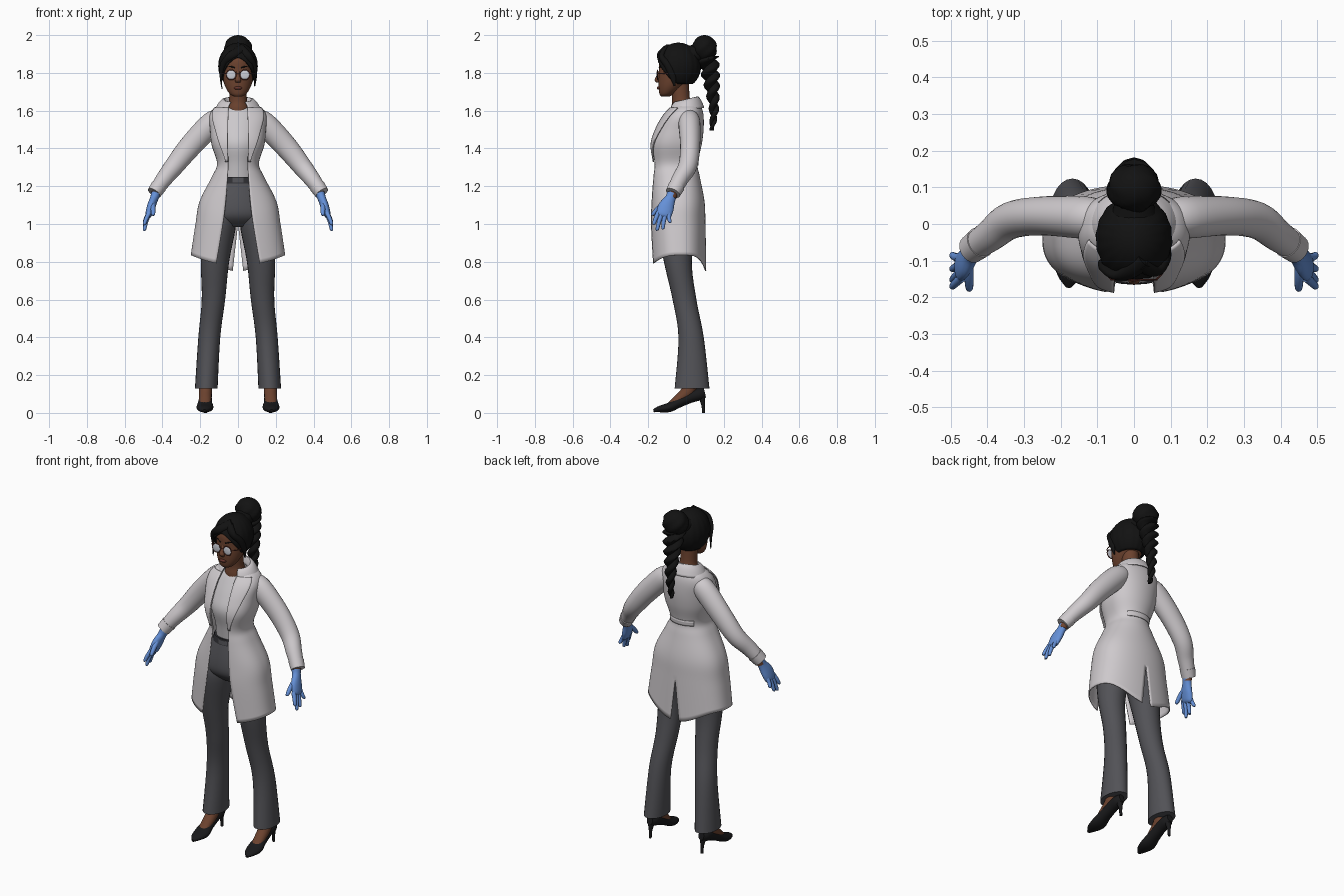
import bpy, bmesh
from math import sin, cos, pi, asin, radians
from mathutils import Vector

if "Cube" in bpy.data.objects:
    bpy.data.objects.remove(bpy.data.objects["Cube"])


def material(name, *rgb):
    m = bpy.data.materials.new(name)
    m.use_nodes = True
    m.diffuse_color = (*rgb, 1)
    shader = next(n for n in m.node_tree.nodes if n.type == 'BSDF_PRINCIPLED')
    shader.inputs["Base Color"].default_value = (*rgb, 1)
    shader.inputs["Roughness"].default_value = 0.7
    return m


coat_white = material("coat white", .62, .59, .61)
shirt_white = material("shirt white", .6, .58, .6)
trouser_grey = material("trouser grey", .085, .085, .095)
belt_grey = material("belt charcoal", .03, .03, .035)
skin = material("brown skin", .15, .055, .028)
hair_black = material("hair black", .006, .006, .006)
shoe_black = material("shoe black", .01, .01, .011)
glove_blue = material("glove blue", .13, .28, .68)
lens_pale = material("pale lens", .6, .62, .68)
red_brown = material("red brown", .13, .035, .025)

parts = []


def grid(name, mat, point, nu, nv, wrap=True, caps=False, mirror=False, thick=0):
    """Mesh surface from point(u, v) with u and v running from 0 to 1."""
    bm = bmesh.new()
    cols = nu if wrap else nu + 1
    rows = [[bm.verts.new(point(i / nu, j / nv)) for i in range(cols)] for j in range(nv + 1)]
    for lower, upper in zip(rows, rows[1:]):
        for i in range(nu):
            k = (i + 1) % cols
            bm.faces.new((lower[i], lower[k], upper[k], upper[i]))
    if caps:
        bm.faces.new(rows[0])
        bm.faces.new(rows[-1])
    bmesh.ops.remove_doubles(bm, verts=bm.verts[:], dist=1e-5)
    bmesh.ops.recalc_face_normals(bm, faces=bm.faces[:])
    mesh = bpy.data.meshes.new(name)
    bm.to_mesh(mesh)
    bm.free()
    mesh.materials.append(mat)
    ob = bpy.data.objects.new(name, mesh)
    bpy.context.collection.objects.link(ob)
    if mirror:
        ob.modifiers.new("Mirror", 'MIRROR')
    if thick:
        solid = ob.modifiers.new("Solidify", 'SOLIDIFY')
        solid.thickness, solid.offset = thick, 0
    parts.append(ob)
    return ob


def smooth(keys, t):
    """Smooth curve through the keys, t counted in keys."""
    last = len(keys) - 1
    i = min(int(t), last - 1)
    f = t - i
    quad = zip(keys[max(i - 1, 0)], keys[i], keys[i + 1], keys[min(i + 2, last)])
    return [b + f * ((c - a) / 2 + f * (a - 2.5 * b + 2 * c - d / 2 + f * (1.5 * (b - c) + (d - a) / 2)))
            for a, b, c, d in quad]


def tube(name, mat, keys, sides=24, steps=5, flat=False, mirror=False):
    """Sweep an ellipse along keys of x, y, z, width radius, depth radius."""
    last = len(keys) - 1

    def point(u, v):
        x, y, z, ra, rb = smooth(keys, v * last)
        if flat:
            a, b = Vector((1, 0, 0)), Vector((0, 1, 0))
        else:
            ahead = Vector(smooth(keys, min(v * last + .05, last))[:3])
            behind = Vector(smooth(keys, max(v * last - .05, 0))[:3])
            t = (ahead - behind).normalized()
            a = Vector((1, 0, 0)) if abs(t.x) < .95 else Vector((0, 1, 0))
            a = (a - t * a.dot(t)).normalized()
            b = t.cross(a)
        w = 2 * pi * u
        return Vector((x, y, z)) + a * ra * cos(w) + b * rb * sin(w)

    return grid(name, mat, point, sides, last * steps, caps=True, mirror=mirror)


def blob(name, mat, centre, radii, mirror=False, ripple=0):
    def point(u, v):
        w, p = 2 * pi * u, pi * v
        k = 1 + ripple * sin(5 * w + 6 * p) * sin(p) ** 2
        d = (sin(p) * cos(w) * k, sin(p) * sin(w) * k, cos(p))
        return [c + r * e for c, r, e in zip(centre, radii, d)]
    return grid(name, mat, point, 32, 16, mirror=mirror)


# Coat: rows of height, front depth, back depth, half width, half opening
COAT = [(1.64, -.05, .06, .06, .045), (1.615, -.08, .08, .12, .05), (1.57, -.12, .09, .148, .053),
        (1.5, -.16, .09, .145, .055), (1.42, -.185, .08, .137, .055), (1.32, -.175, .058, .108, .052),
        (1.25, -.178, .07, .135, .055), (1.12, -.185, .095, .2, .065), (1, -.19, .1, .222, .08),
        (.8, -.185, .105, .247, .115)]


def coat_point(t, angle, out=0):
    z, front, back, rx, _ = smooth(COAT, t)
    c, s = cos(angle), sin(angle)
    mid, ry = (front + back) / 2, (back - front) / 2 + out
    hem = .035 - .055 * max(c, 0) ** 2 - .085 * max(-c, 0) ** 4
    z += hem * max(0, (1 - z) / .2)
    return ((rx + out) * s, mid - ry * (abs(c) ** .8) * (1 if c > 0 else -1), z)


def edge_angle(t):
    row = smooth(COAT, t)
    return asin(row[4] / row[3])


def coat_body(u, v):
    t = v * (len(COAT) - 1)
    row = smooth(COAT, t)
    slit = asin(.035 * max(0, (1 - row[0]) / .25) / row[3])
    start = edge_angle(t)
    return coat_point(t, start + (pi - slit - start) * u)


def lapel(u, v):
    t = 1 + 3.9 * v
    width = .12 + 2.4 * max(0, smooth(COAT, t)[0] - 1.34)
    return coat_point(t, edge_angle(t) - .03 + width * u, .008 + .006 * u)


def collar(u, v):
    angle = radians(28 + 152 * u)
    r, z = smooth([(.062, 1.63), (.075, 1.672), (.1, 1.655), (.122, 1.615)], v * 3)
    return (r * sin(angle), -.003 - r * .8 * cos(angle), z - .015 * (1 + cos(angle)))


grid("coat_body", coat_white, coat_body, 36, 54, wrap=False, mirror=True, thick=.006)
grid("coat_lapels", coat_white, lapel, 8, 24, wrap=False, mirror=True, thick=.006)
grid("coat_collar", coat_white, collar, 24, 9, wrap=False, mirror=True, thick=.006)
grid("coat_back_belt", coat_white, lambda u, v: coat_point(4.8 + .35 * v, pi - .75 * u, .005),
     12, 3, wrap=False, mirror=True, thick=.005)
tube("coat_sleeves", coat_white,
     [(.09, .015, 1.56, .05, .05), (.14, .018, 1.53, .063, .058), (.25, .022, 1.415, .06, .053),
      (.335, .01, 1.31, .052, .05), (.39, -.03, 1.24, .044, .044), (.44, -.066, 1.17, .036, .038)], mirror=True)
tube("sleeve_cuffs", coat_white,
     [(.419, -.05, 1.2, .042, .044), (.444, -.069, 1.164, .038, .04)], steps=2, mirror=True)

# Shirt, belt and trousers
tube("shirt", shirt_white,
     [(0, -.045, 1.23, .095, .085), (0, -.053, 1.32, .094, .09), (0, -.055, 1.42, .12, .108),
      (0, -.04, 1.5, .125, .095), (0, -.025, 1.58, .11, .066), (0, -.02, 1.615, .075, .048)], 32, flat=True)
tube("trouser_hips", trouser_grey,
     [(0, -.048, 1.25, .1, .09), (0, -.048, 1.12, .16, .115), (0, -.045, 1.04, .175, .113),
      (0, -.042, .985, .11, .06)], 32, flat=True)
tube("trouser_legs", trouser_grey,
     [(.09, -.048, 1.1, .065, .09), (.1, -.048, 1, .09, .105), (.122, -.043, .8, .075, .074),
      (.13, -.008, .6, .062, .063), (.152, .027, .4, .058, .067), (.168, .032, .13, .06, .092)],
     flat=True, mirror=True)
tube("belt", belt_grey, [(0, -.048, 1.215, .114, .099), (0, -.048, 1.25, .104, .094)], 32, 2, flat=True)
tube("belt_buckle", trouser_grey,
     [(0, -.145, 1.22, .028, .006), (0, -.143, 1.245, .028, .006)], 4, 1, flat=True)

# Feet and heeled shoes
tube("feet", skin, [(.17, .03, .18, .035, .038), (.172, .01, .115, .034, .036),
                    (.174, -.045, .068, .032, .026), (.175, -.085, .042, .028, .015)], mirror=True)
tube("shoes", shoe_black,
     [(.178, -.172, .011, .008, .008), (.177, -.14, .02, .032, .017), (.175, -.09, .029, .045, .025),
      (.174, -.04, .055, .037, .028), (.172, .02, .083, .033, .031), (.171, .07, .098, .032, .032),
      (.17, .1, .105, .018, .024)], mirror=True)
tube("shoe_heels", shoe_black, [(.171, .08, .1, .024, .022), (.171, .09, .045, .01, .01),
                                (.171, .093, 0, .008, .008)], 16, flat=True, mirror=True)

# Wrists and gloved hands
tube("wrists", skin, [(.425, -.055, 1.21, .024, .025), (.441, -.075, 1.14, .022, .024)], mirror=True)
tube("glove_palms", glove_blue,
     [(.435, -.073, 1.16, .025, .028), (.444, -.083, 1.135, .022, .028), (.46, -.105, 1.09, .022, .042),
      (.473, -.117, 1.05, .018, .04), (.477, -.121, 1.035, .008, .03)], mirror=True)
FINGERS = {"index": (-.146, -.17, .995), "middle": (-.127, -.152, .965),
           "ring": (-.107, -.122, .972), "little": (-.09, -.085, 1.005)}
for label, (base, tip, low) in FINGERS.items():
    tube("glove_" + label + "_fingers", glove_blue,
         [(.47, base, 1.06, .013, .013), (.486, (base + tip) / 2 - .003, (low + 1.06) / 2, .011, .011),
          (.495, tip, low + .007, .009, .009), (.496, tip, low, .003, .003)], 12, 4, mirror=True)
tube("glove_thumbs", glove_blue,
     [(.452, -.105, 1.115, .014, .016), (.45, -.145, 1.085, .013, .013),
      (.449, -.175, 1.052, .01, .01), (.449, -.18, 1.045, .003, .003)], 12, 4, mirror=True)

# Neck, head and face
tube("neck", skin, [(0, -.018, 1.57, .07, .06), (0, -.02, 1.615, .06, .058),
                    (0, -.026, 1.66, .047, .047), (0, -.035, 1.75, .047, .05)], flat=True)
tube("head", skin,
     [(0, -.11, 1.674, .02, .02), (0, -.102, 1.688, .043, .038), (0, -.085, 1.72, .064, .06),
      (0, -.065, 1.76, .078, .081), (0, -.05, 1.81, .085, .093), (0, -.045, 1.87, .083, .095),
      (0, -.04, 1.92, .058, .068), (0, -.04, 1.94, .02, .02)], 32, flat=True)
tube("nose", skin, [(0, -.137, 1.81, .008, .008), (0, -.147, 1.785, .01, .01),
                    (0, -.153, 1.762, .016, .013), (0, -.147, 1.748, .012, .008)], 16, flat=True)
blob("lips", red_brown, (0, -.142, 1.72), (.022, .013, .009))
tube("eyebrows", hair_black, [(.015, -.141, 1.826, .004, .004), (.04, -.13, 1.834, .004, .004),
                              (.066, -.105, 1.826, .002, .002)], 8, mirror=True)

# Glasses
blob("glasses_lenses", lens_pale, (.036, -.152, 1.79), (.025, .004, .024), mirror=True)


def rim(u, v):
    w, q = 2 * pi * u, 2 * pi * v
    r = .026 + .0025 * cos(q)
    return (.036 + r * cos(w), -.152 + .0025 * sin(q), 1.79 + r * sin(w))


grid("glasses_rims", red_brown, rim, 32, 8, mirror=True)
tube("glasses_bridge", red_brown, [(-.011, -.154, 1.796, .002, .002), (.011, -.154, 1.796, .002, .002)], 8, 2)
tube("glasses_arms", red_brown, [(.061, -.151, 1.797, .0025, .0025), (.084, -.12, 1.797, .0025, .0025),
                                 (.09, -.04, 1.795, .0025, .0025)], 8, mirror=True)


# Hair: cap with a curved hairline, swept locks, bun and twisted tail
def hair_cap(u, v):
    w = 2 * pi * u
    off_front = min(w, 2 * pi - w) / radians(75)
    polar = radians(68 + 72 * min(1, off_front) ** 1.6) * v
    k = 1 + .012 * sin(18 * w) * sin(polar)
    return (.1 * k * sin(polar) * sin(w), -.04 - .115 * k * sin(polar) * cos(w), 1.836 + .12 * cos(polar))


grid("hair_cap", hair_black, hair_cap, 72, 20, thick=.008)
tube("hair_sweep_right", hair_black,
     [(.03, -.1, 1.935, .025, .015), (-.03, -.138, 1.895, .024, .016), (-.075, -.122, 1.85, .018, .014),
      (-.09, -.105, 1.79, .008, .008), (-.085, -.112, 1.715, .002, .002)], 16)
tube("hair_sweep_left", hair_black,
     [(.02, -.11, 1.93, .02, .015), (.055, -.128, 1.885, .022, .016), (.084, -.095, 1.84, .016, .02),
      (.092, -.07, 1.78, .008, .016), (.088, -.06, 1.73, .003, .004)], 16)
tube("hair_gather", hair_black, [(0, -.01, 1.88, .075, .06), (0, .05, 1.9, .055, .05),
                                 (0, .1, 1.91, .05, .045)])
blob("hair_bun", hair_black, (0, .098, 1.93), (.073, .066, .07), ripple=.06)
TAIL = [(.11, 1.89), (.128, 1.8), (.14, 1.7), (.148, 1.59), (.135, 1.495)]
for phase, label in ((0, "a"), (pi, "b")):
    strand = []
    for i in range(33):
        f = i / 32
        y, z = smooth(TAIL, f * 4)
        swing, thick = .024 * (1 - .8 * f), .036 * (1 - f) + .007
        w = phase + 7 * pi * f
        strand.append((swing * sin(w), y + swing * cos(w), z, thick, thick))
    tube("hair_tail_strand_" + label, hair_black, strand, 12, 2, flat=True)

# Smooth shading with sharp rims
bpy.ops.object.select_all(action='DESELECT')
for ob in parts:
    ob.select_set(True)
bpy.context.view_layer.objects.active = parts[0]
bpy.ops.object.shade_smooth_by_angle(angle=radians(40))
